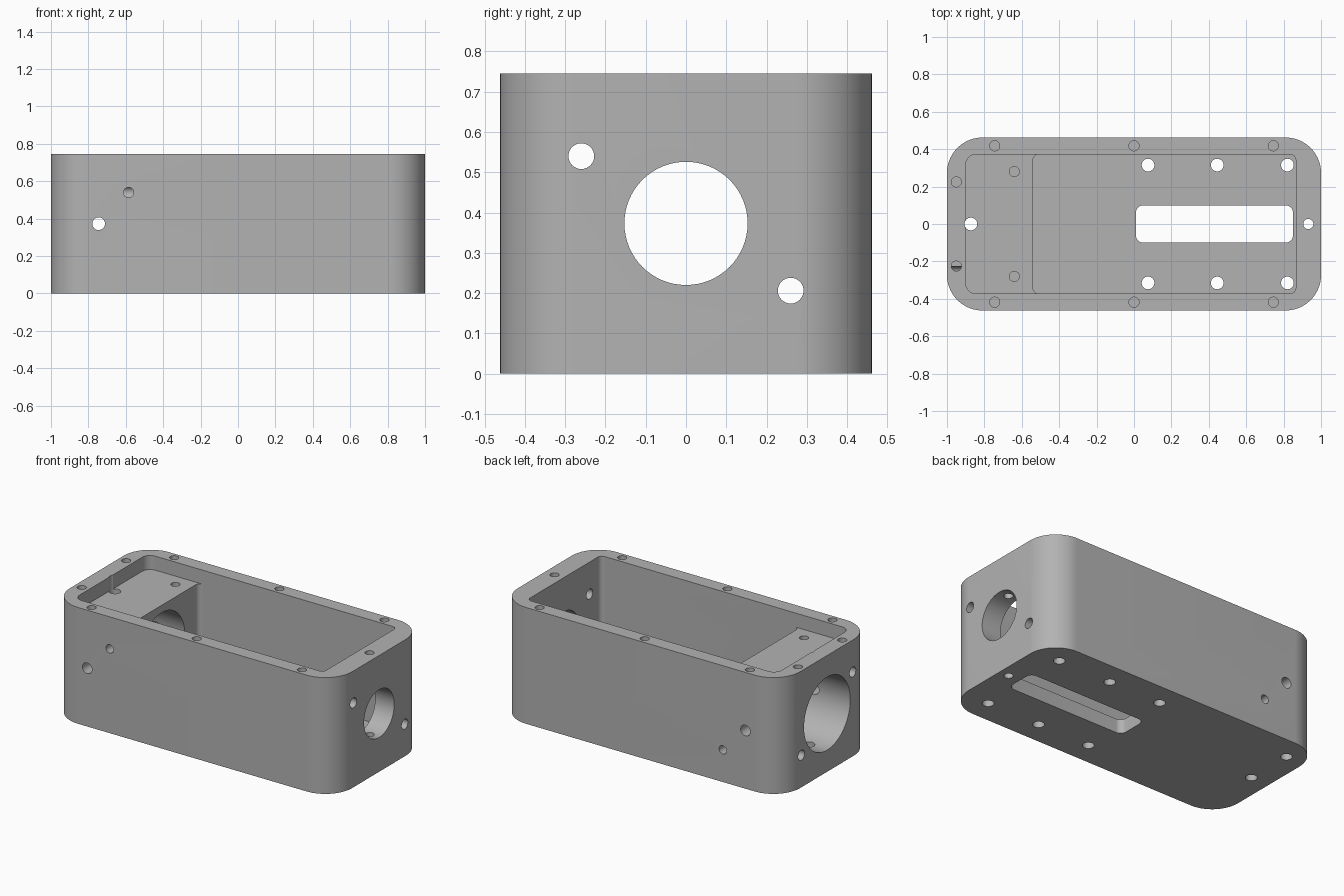
import bpy, bmesh, math
from mathutils import Matrix, Vector

cube = bpy.data.objects.get("Cube")
if cube:
    bpy.data.objects.remove(cube, do_unlink=True)

HEIGHT, MID = 0.745, 0.373


def make_object(name, bm):
    bmesh.ops.recalc_face_normals(bm, faces=bm.faces[:])
    mesh = bpy.data.meshes.new(name)
    bm.to_mesh(mesh)
    bm.free()
    obj = bpy.data.objects.new(name, mesh)
    bpy.context.collection.objects.link(obj)
    return obj


def rounded_block(name, x0, x1, half_y, z0, z1, radius, steps=10):
    """Upright block with rounded vertical edges."""
    bm = bmesh.new()
    ring = []
    corners = [(x1, 1, 1), (x0, -1, 1), (x0, -1, -1), (x1, 1, -1)]
    for i, (x, sx, sy) in enumerate(corners):
        for k in range(steps + 1):
            a = math.pi / 2 * (i + k / steps)
            ring.append(bm.verts.new((x - sx * radius + radius * math.cos(a),
                                      sy * (half_y - radius) + radius * math.sin(a), z0)))
    base = bm.faces.new(ring)
    top = bmesh.ops.extrude_face_region(bm, geom=[base])["geom"]
    bmesh.ops.translate(bm, vec=(0, 0, z1 - z0),
                        verts=[v for v in top if isinstance(v, bmesh.types.BMVert)])
    return make_object(name, bm)


def cut(cutter):
    """Subtract the cutter from the housing, then discard it."""
    cutter.hide_render = True
    mod = housing.modifiers.new("cut", "BOOLEAN")
    mod.operation, mod.solver, mod.object = "DIFFERENCE", "EXACT", cutter
    bpy.context.view_layer.objects.active = housing
    bpy.ops.object.modifier_apply(modifier=mod.name)
    bpy.data.objects.remove(cutter, do_unlink=True)


def drill(start, end, radius, sides=32):
    """Round hole between two points."""
    a, b = Vector(start), Vector(end)
    turn = (b - a).to_track_quat("Z", "Y").to_matrix().to_4x4()
    bm = bmesh.new()
    bmesh.ops.create_cone(bm, cap_ends=True, segments=sides, radius1=radius,
                          radius2=radius, depth=(b - a).length,
                          matrix=Matrix.Translation((a + b) / 2) @ turn)
    cut(make_object("hole_cutter", bm))


# Housing with its shelf pocket, deep cavity and floor slot
housing = rounded_block("housing", -1, 1, 0.4625, 0, HEIGHT, 0.19, 20)
cut(rounded_block("pocket_cutter", -0.9, 0.8, 0.372, 0.655, 0.9, 0.055))
cut(rounded_block("cavity_cutter", -0.54, 0.865, 0.372, 0.09, 0.95, 0.03))
cut(rounded_block("slot_cutter", 0.01, 0.85, 0.1, -0.1, 0.2, 0.04))

# Main bores in the two ends
drill((-1.1, 0, MID), (-0.5, 0, MID), 0.234, 64)
drill((0.8, 0, MID), (1.1, 0, MID), 0.153, 64)

# Guide rod holes along the full length
for s in (-1, 1):
    drill((-1.2, s * 0.26, MID - s * 0.167), (1.2, s * 0.26, MID - s * 0.167), 0.032)
    # Set screws that meet the rods from the sides
    drill((-0.585, s * 0.6, MID - s * 0.167), (-0.585, s * 0.26, MID - s * 0.167), 0.027)
    # Floor, rim and shelf screw holes
    for x in (0.075, 0.445, 0.82):
        drill((x, s * 0.315, -0.1), (x, s * 0.315, 0.15), 0.034)
    for x in (-0.745, 0, 0.745):
        drill((x, s * 0.418, 0.55), (x, s * 0.418, 0.9), 0.027)
    drill((-0.95, s * 0.225, 0.545), (-0.95, s * 0.225, 0.9), 0.027)
    drill((-0.64, s * 0.28, 0.585), (-0.64, s * 0.28, 0.9), 0.027)

# Cross hole through the clamp block, and vertical holes at the ends
drill((-0.745, -0.6, MID), (-0.745, 0.6, MID), 0.034)
drill((-0.872, 0, -0.1), (-0.872, 0, 0.9), 0.034)
drill((0.932, 0, -0.1), (0.932, 0, 0.9), 0.027)
drill((-0.872, 0.31, -0.1), (-0.872, 0.31, 0.15), 0.034)

# Plain grey finish
grey = bpy.data.materials.new("grey_metal")
color = (0.45, 0.45, 0.45, 1)
grey.diffuse_color = color
grey.use_nodes = True
grey.node_tree.nodes["Principled BSDF"].inputs["Base Color"].default_value = color
housing.data.materials.clear()
housing.data.materials.append(grey)
for face in housing.data.polygons:
    face.material_index = 0

bpy.ops.object.select_all(action="DESELECT")
housing.select_set(True)
bpy.context.view_layer.objects.active = housing
bpy.ops.object.shade_smooth_by_angle(angle=math.radians(30))
